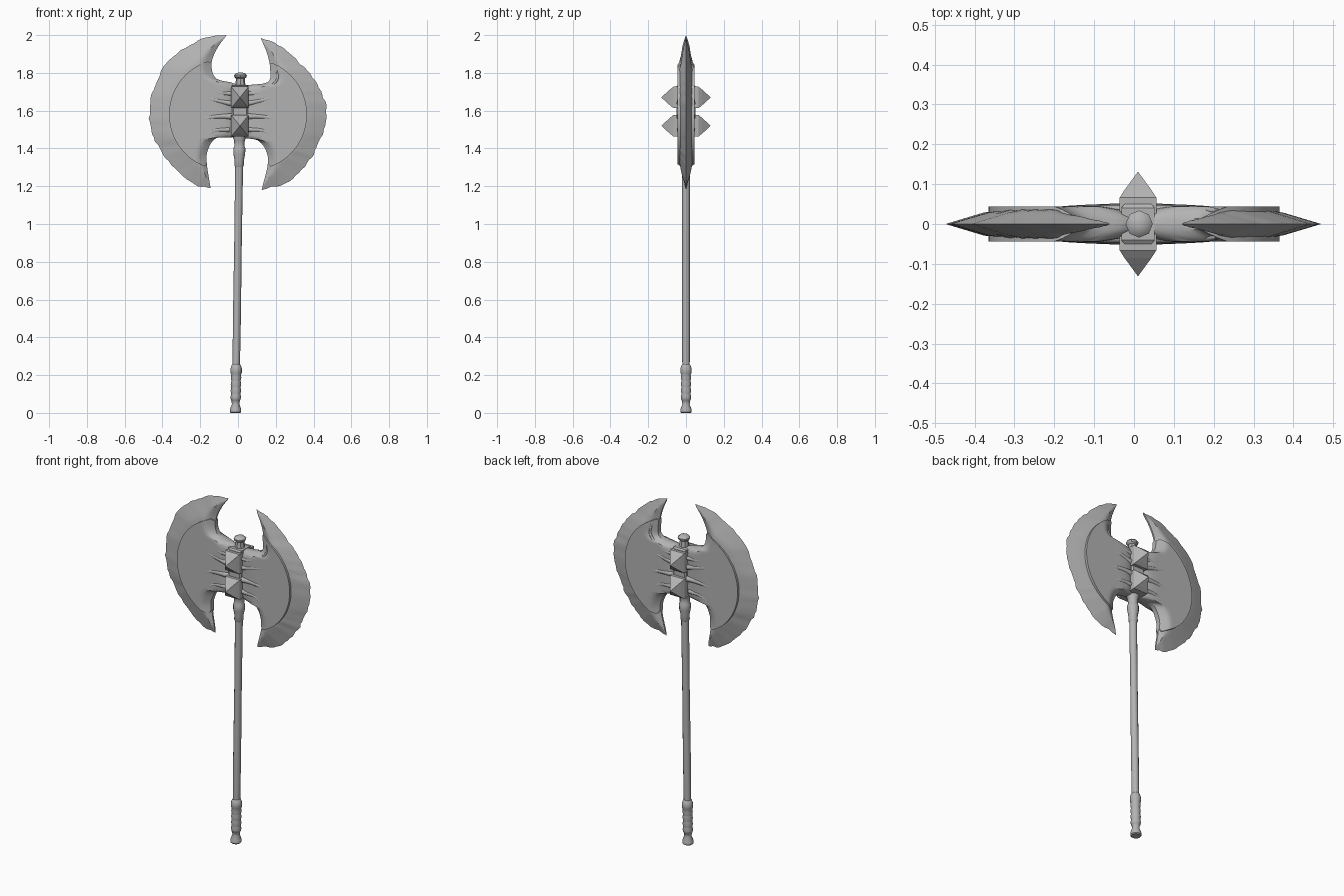
import bpy, bmesh, math, random
from mathutils import Vector

random.seed(4)
if "Cube" in bpy.data.objects:
    bpy.data.objects.remove(bpy.data.objects["Cube"], do_unlink=True)

# One plain metal colour for the whole weapon
metal = bpy.data.materials.new("grey_metal")
metal.use_nodes = True
GREY = (0.45, 0.45, 0.45, 1)
metal.diffuse_color = GREY
metal.node_tree.nodes["Principled BSDF"].inputs["Base Color"].default_value = GREY


def finish(name, bm, smooth_angle=None):
    """Turn a bmesh into a named object with the metal material."""
    bmesh.ops.remove_doubles(bm, verts=bm.verts, dist=0.0005)
    bmesh.ops.recalc_face_normals(bm, faces=bm.faces)
    mesh = bpy.data.meshes.new(name)
    bm.to_mesh(mesh)
    bm.free()
    obj = bpy.data.objects.new(name, mesh)
    bpy.context.collection.objects.link(obj)
    mesh.materials.append(metal)
    if smooth_angle:
        select(obj)
        bpy.ops.object.shade_smooth_by_angle(angle=math.radians(smooth_angle))
    return obj


def select(obj):
    bpy.ops.object.select_all(action="DESELECT")
    obj.select_set(True)
    bpy.context.view_layer.objects.active = obj


def loft(bm, rings):
    """Bridge rings of equal length and cap both ends."""
    loops = [[bm.verts.new(p) for p in ring] for ring in rings]
    n = len(loops[0])
    for a, b in zip(loops, loops[1:]):
        for i in range(n):
            bm.faces.new((a[i], a[(i + 1) % n], b[(i + 1) % n], b[i]))
    bm.faces.new(loops[0])
    bm.faces.new(loops[-1])


def axis_x(z):
    """The haft leans slightly to its left as it rises."""
    return -0.013 + 0.0145 * z


def turned(name, profile, sides):
    """Lathe a (radius, height) profile around the leaning haft axis."""
    bm = bmesh.new()
    turns = [math.tau * k / sides for k in range(sides)]
    loft(bm, [[(axis_x(z) + r * math.cos(t), r * math.sin(t), z) for t in turns]
              for r, z in profile])
    return finish(name, bm, 40)


def spline(points, per=5):
    """Smooth curve through the points, (x, z) in and out."""
    pts = [Vector(p) for p in points]
    pts = [2 * pts[0] - pts[1]] + pts + [2 * pts[-1] - pts[-2]]
    out = []
    for a, b, c, d in zip(pts, pts[1:], pts[2:], pts[3:]):
        for k in range(per):
            t = k / per
            out.append(0.5 * (2 * b + (c - a) * t + (2 * a - 5 * b + 4 * c - d) * t * t
                              + (3 * b - a - 3 * c + d) * t ** 3))
    return out + [pts[-2]]


def slab(name, starts, ends, steps, thickness):
    """Closed sheet between two edge lines; thickness(point, start, end) is half its depth."""
    bm = bmesh.new()
    sheets = []
    for side in (-1, 1):
        sheet = []
        for a, b in zip(starts, ends):
            row = [a.lerp(b, k / steps) for k in range(steps + 1)]
            sheet.append([bm.verts.new((p.x, side * thickness(p, a, b), p.y)) for p in row])
        for r, s in zip(sheet, sheet[1:]):
            for k in range(steps):
                bm.faces.new((r[k], r[k + 1], s[k + 1], s[k]))
        sheets.append(sheet)

    def rim(sheet):
        return (sheet[0] + [r[-1] for r in sheet[1:-1]] + sheet[-1][::-1]
                + [r[0] for r in sheet[-2:0:-1]])
    front, back = map(rim, sheets)
    for i in range(len(front)):
        bm.faces.new((front[i - 1], front[i], back[i], back[i - 1]))
    return finish(name, bm, 35)


def blade(side, outer_points, inner_points):
    """Bevelled crescent with a raised round cheek plate on it."""
    hub = Vector(((0.07 if side == "left" else -0.07), 1.58))
    outer, inner = spline(outer_points), spline(inner_points)
    # Worn, slightly chipped cutting edge
    for p in outer[2:-2]:
        p += (hub - p).normalized() * random.uniform(-0.004, 0.006)
    slab(side + "_blade", outer, inner, 10, lambda p, a, b: min(
        0.036, 0.3 * (p - a).length, 0.005 + 0.5 * (p - b).length))
    # Cheek plate: the part of the blade inside a circle around the hub
    rim, notch = [], []
    for a, b in zip(outer, inner):
        if (b - hub).length < 0.29:
            lo, hi = 0.0, 1.0
            for _ in range(20):
                mid = (lo + hi) / 2
                if (a.lerp(b, mid) - hub).length > 0.295:
                    lo = mid
                else:
                    hi = mid
            rim.append(a.lerp(b, hi))
            notch.append(b)
    slab(side + "_cheek_plate", rim, notch, 8, lambda p, a, b: min(
        0.044, 0.014 + 0.5 * (p - b).length))


# Crescent blades, each listed from upper tip to lower tip
blade("right",
      [(-.06, 2), (-.17, 1.985), (-.28, 1.935), (-.39, 1.835), (-.45, 1.71), (-.47, 1.6),
       (-.46, 1.5), (-.415, 1.395), (-.335, 1.29), (-.23, 1.21), (-.145, 1.19)],
      [(-.06, 2), (-.11, 1.93), (-.14, 1.85), (-.115, 1.77), (0, 1.73), (0, 1.6),
       (0, 1.47), (-.115, 1.455), (-.16, 1.39), (-.165, 1.32), (-.145, 1.19)])
blade("left",
      [(.12, 1.985), (.235, 1.935), (.35, 1.83), (.42, 1.74), (.46, 1.65), (.468, 1.565),
       (.44, 1.455), (.4, 1.37), (.34, 1.285), (.25, 1.215), (.125, 1.18)],
      [(.12, 1.985), (.155, 1.9), (.17, 1.82), (.155, 1.75), (.01, 1.72), (.01, 1.6),
       (.01, 1.47), (.1, 1.445), (.145, 1.395), (.158, 1.32), (.125, 1.18)])

# Raised root-like ribs on both faces of both cheeks
RIBS = [
    (0.017, [(0, 1.565), (.1, 1.57), (.19, 1.55), (.25, 1.47)]),
    (0.015, [(0, 1.63), (.1, 1.65), (.2, 1.68), (.26, 1.75)]),
    (0.013, [(.05, 1.5), (.14, 1.49), (.2, 1.42), (.21, 1.35)]),
    (0.011, [(.04, 1.69), (.13, 1.7), (.2, 1.76), (.2, 1.82)]),
]
for face, y in (("front", -0.036), ("back", 0.036)):
    curve = bpy.data.curves.new(face + "_ribs", "CURVE")
    curve.dimensions = "3D"
    curve.bevel_depth = 1
    curve.bevel_resolution = 2
    curve.use_fill_caps = True
    for mirror in (-1, 1):
        for radius, points in RIBS:
            path = spline(points, 4)
            line = curve.splines.new("POLY")
            line.points.add(len(path) - 1)
            for k, (point, p) in enumerate(zip(line.points, path)):
                fade = k / (len(path) - 1)
                point.co = (mirror * p.x + 0.005, y * (1 - 0.25 * fade ** 3), p.y, 1)
                point.radius = radius * (1 - 0.55 * fade)
    ribs = bpy.data.objects.new(face + "_ribs", curve)
    bpy.context.collection.objects.link(ribs)
    curve.materials.append(metal)
    select(ribs)
    bpy.ops.object.convert(target="MESH")
    bpy.ops.object.shade_smooth_by_angle(angle=math.radians(50))


def block(name, x, z, sections):
    """Rectangular sections (y, half width, half height) lofted front to back."""
    bm = bmesh.new()
    corners = ((-1, -1), (1, -1), (1, 1), (-1, 1))
    loft(bm, [[(x + w * i, y, z + h * j) for i, j in corners] for y, w, h in sections])
    return finish(name, bm)


def both_ways(half):
    return [(-y, w, h) for y, w, h in half] + half[::-1]


# Socket holding the blades, with a pyramid stud block above and below
block("socket", 0.01, 1.6, both_ways([(0.05, 0.034, 0.13), (0.04, 0.042, 0.137)]))
for name, z in (("upper_stud", 1.67), ("lower_stud", 1.52)):
    block(name, 0.01, z, both_ways(
        [(0.13, 0.001, 0.001), (0.085, 0.034, 0.042), (0.066, 0.046, 0.057),
         (0.03, 0.046, 0.057)]))

# Finial, collar, shaft and grip stacked along the haft
turned("finial", [(.03, 1.72), (.026, 1.745), (.023, 1.77), (.032, 1.777),
                  (.034, 1.788), (.024, 1.798), (.008, 1.802)], 8)
turned("collar", [(.02, 1.3), (.025, 1.31), (.025, 1.34), (.031, 1.37), (.032, 1.4),
                  (.027, 1.41), (.028, 1.44), (.034, 1.455), (.034, 1.48)], 12)
turned("shaft", [(.019, 0.1), (.021, 0.5), (.02, 0.9), (.021, 1.35)], 12)
grip = [(.026, 0), (.03, .005), (.029, .022), (.02, .045), (.022, .065)]
for k in range(4):
    base = 0.068 + 0.035 * k
    grip += [(.025, base), (.028, base + .014), (.025, base + .03)]
turned("grip", grip + [(.03, .212), (.03, .235), (.024, .252), (.019, .258)], 14)
